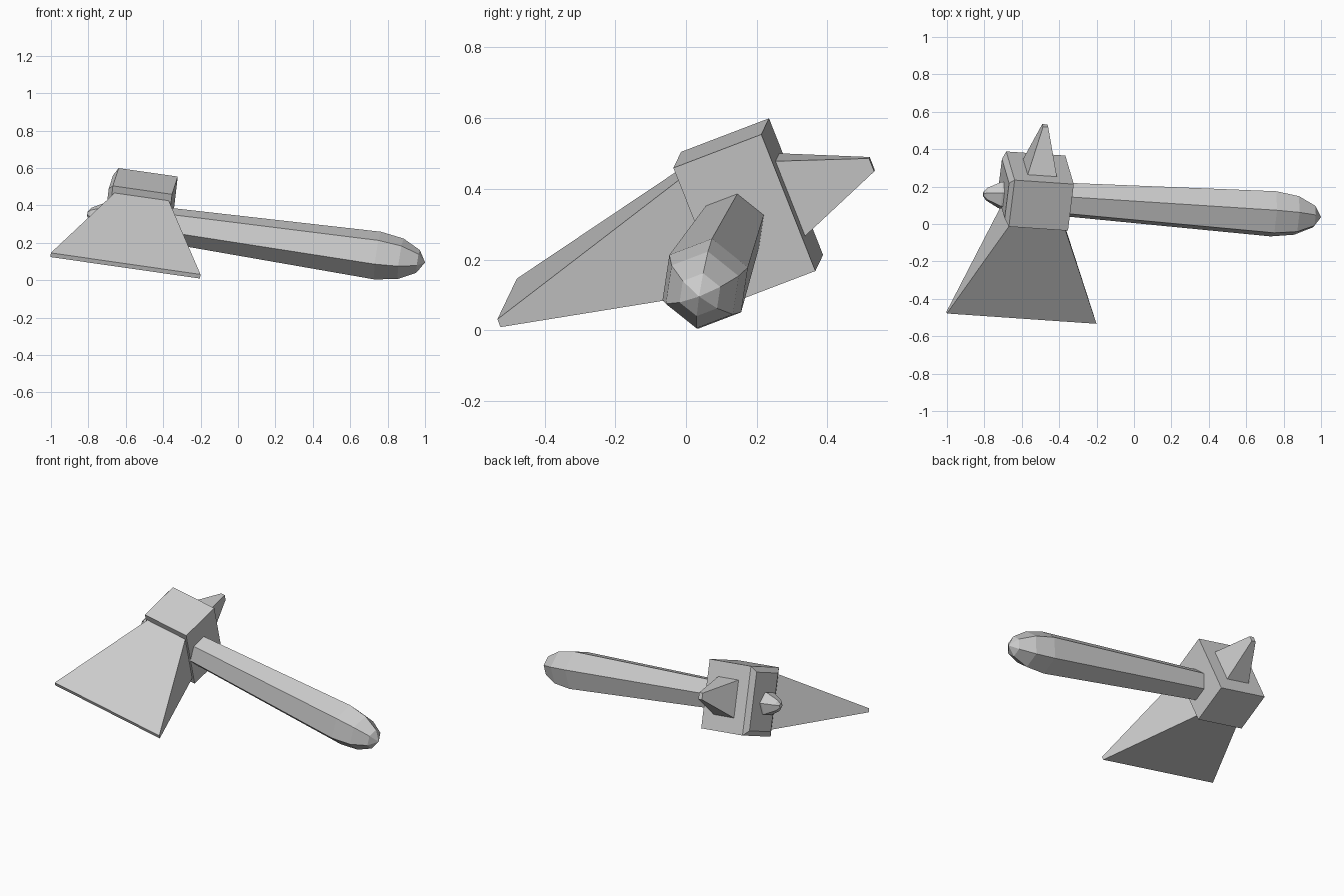
import bpy, bmesh, math
from mathutils import Vector, Matrix

if "Cube" in bpy.data.objects:
    bpy.data.objects.remove(bpy.data.objects["Cube"])

# Axe frame: u along handle, v towards back spike, w across the head
u = Vector((0.987, -0.068, -0.142)).normalized()
v = Vector((0.115, 0.933, 0.356))
v = (v - u * v.dot(u)).normalized()
w = u.cross(v)
FRAME = Matrix.Translation((-0.518, 0.176, 0.336)) @ Matrix((u, v, w)).transposed().to_4x4()


def loft(name, rings):
    """Skin a list of equal-length point rings, capping both ends."""
    bm = bmesh.new()
    loops = [[bm.verts.new(p) for p in ring] for ring in rings]
    n = len(loops[0])
    for a, b in zip(loops, loops[1:]):
        for i in range(n):
            j = (i + 1) % n
            bm.faces.new((a[i], a[j], b[j], b[i]))
    bm.faces.new(loops[0])
    bm.faces.new(loops[-1])
    bmesh.ops.remove_doubles(bm, verts=bm.verts, dist=1e-4)
    bmesh.ops.recalc_face_normals(bm, faces=bm.faces)
    me = bpy.data.meshes.new(name)
    bm.to_mesh(me)
    bm.free()
    ob = bpy.data.objects.new(name, me)
    bpy.context.collection.objects.link(ob)
    ob.matrix_world = FRAME
    return ob


def rect_v(y, hu, hw):
    return [(-hu, y, -hw), (hu, y, -hw), (hu, y, hw), (-hu, y, hw)]


def rect_u(x, hv, hw):
    return [(x, -hv, -hw), (x, hv, -hw), (x, hv, hw), (x, -hv, hw)]


def hexagon(x, r):
    return [(x, -0.04 + r * math.cos(k * math.pi / 3),
             -0.008 + r * math.sin(k * math.pi / 3)) for k in range(6)]


# Head block with a shallow chamfered cap on the outer end
loft("head_block", [rect_u(0.16, 0.134, 0.209),
                    rect_u(-0.16, 0.134, 0.209),
                    rect_u(-0.183, 0.102, 0.177)])

# Flared wedge blade
loft("blade", [rect_v(-0.13, 0.145, 0.171), rect_v(-0.73, 0.405, 0.012)])

# Back spike
loft("back_spike", [rect_v(0.13, 0.08, 0.116), rect_v(0.377, 0.014, 0.02)])

# Six-sided handle with rounded butt and a small nub through the head
profile = [(-0.285, 0.014), (-0.268, 0.036), (-0.195, 0.076), (0.16, 0.096),
           (1.285, 0.130), (1.41, 0.111), (1.505, 0.062), (1.543, 0.00001)]
loft("handle", [hexagon(x, r) for x, r in profile])
